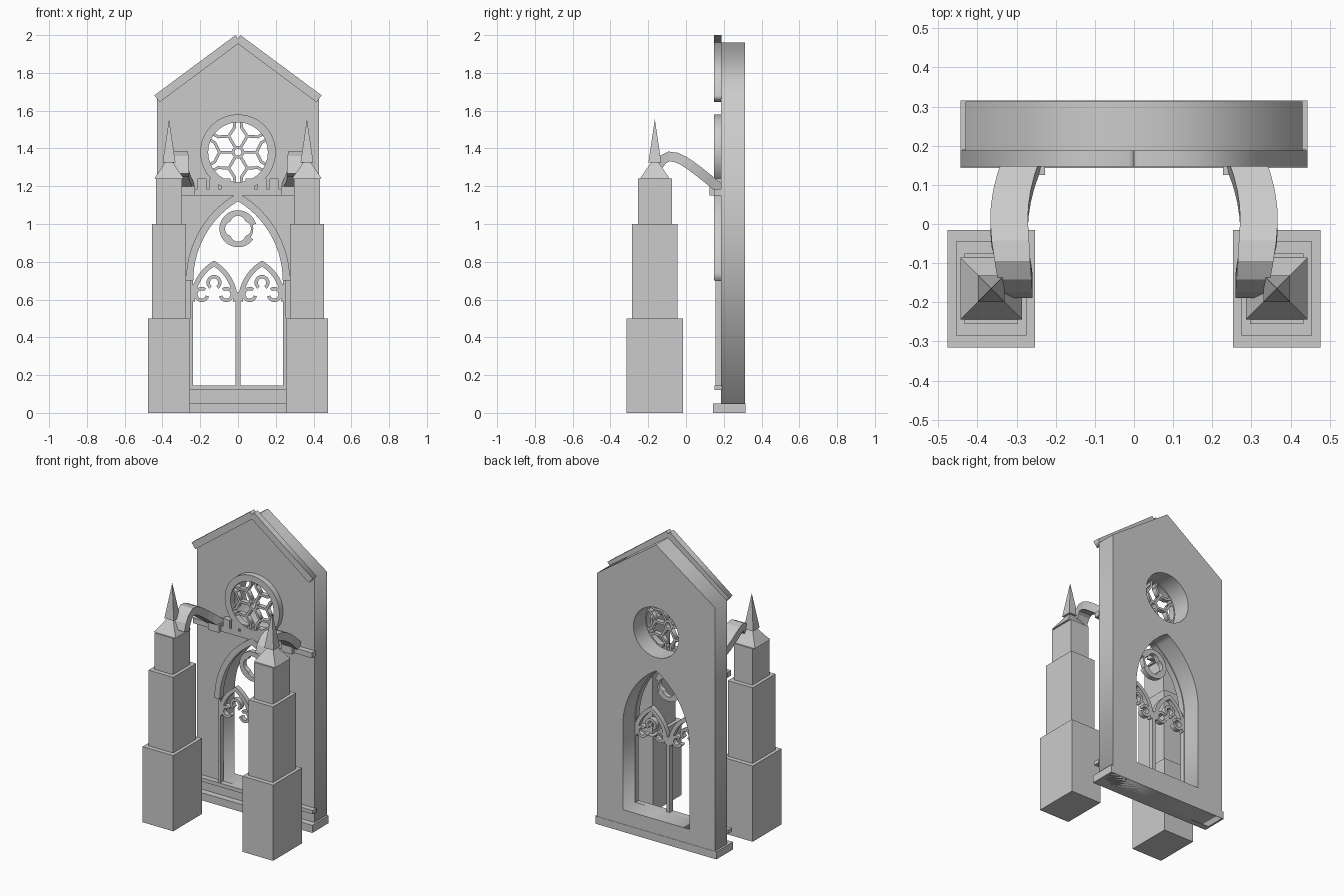
import bpy, bmesh
from math import sin, cos, pi, acos, atan2, radians
from mathutils import Vector

if "Cube" in bpy.data.objects:
    bpy.data.objects.remove(bpy.data.objects["Cube"])


def box(name, x0, x1, y0, y1, z0, z1):
    bm = bmesh.new()
    bmesh.ops.create_cube(bm, size=1)
    for v in bm.verts:
        v.co = Vector(((x0 + x1) / 2 + v.co.x * (x1 - x0),
                       (y0 + y1) / 2 + v.co.y * (y1 - y0),
                       (z0 + z1) / 2 + v.co.z * (z1 - z0)))
    return finish(name, bm)


def finish(name, bm):
    bmesh.ops.recalc_face_normals(bm, faces=bm.faces)
    me = bpy.data.meshes.new(name)
    bm.to_mesh(me)
    bm.free()
    ob = bpy.data.objects.new(name, me)
    bpy.context.collection.objects.link(ob)
    return ob


def plate(name, loops, y0, y1):
    """Extrude x-z outlines (later loops are holes) from y0 to y1."""
    cu = bpy.data.curves.new(name, 'CURVE')
    cu.dimensions, cu.fill_mode, cu.extrude = '2D', 'BOTH', (y1 - y0) / 2
    for pts in loops:
        sp = cu.splines.new('POLY')
        sp.points.add(len(pts) - 1)
        for p, (x, z) in zip(sp.points, pts):
            p.co = (x, z, 0, 1)
        sp.use_cyclic_u = True
    tmp = bpy.data.objects.new(name + "_curve", cu)
    bpy.context.collection.objects.link(tmp)
    dg = bpy.context.evaluated_depsgraph_get()
    me = bpy.data.meshes.new_from_object(tmp.evaluated_get(dg))
    bpy.data.objects.remove(tmp)
    for v in me.vertices:
        x, z, d = v.co
        v.co = (x, (y0 + y1) / 2 - d, z)
    bm = bmesh.new()
    bm.from_mesh(me)
    bmesh.ops.remove_doubles(bm, verts=bm.verts, dist=1e-5)
    bpy.data.meshes.remove(me)
    return finish(name, bm)


def arc(cx, cz, r, a0=0, a1=360, n=32):
    full = abs(a1 - a0) >= 360
    k = n if full else n + 1
    return [(cx + r * cos(radians(a0 + (a1 - a0) * i / n)),
             cz + r * sin(radians(a0 + (a1 - a0) * i / n))) for i in range(k)]


def sector(cx, cz, r0, r1, a0, a1, n=20):
    return [arc(cx, cz, r1, a0, a1, n) + arc(cx, cz, r0, a0, a1, n)[::-1]]


def pointed(cx, w, zs, off=0, n=14):
    """Equilateral pointed arch, right springing to left springing."""
    r = 2 * w + off
    a = acos(w / r)
    right = [(r * cos(a * i / n) - w, r * sin(a * i / n)) for i in range(n + 1)]
    left = [(-x, z) for x, z in right[-2::-1]]
    return [(cx + x, zs + z) for x, z in right + left]


def bar(name, p, q, t, y0, y1):
    a = atan2(q[1] - p[1], q[0] - p[0])
    dx, dz = -sin(a) * t / 2, cos(a) * t / 2
    return plate(name, [[(p[0] + dx, p[1] + dz), (p[0] - dx, p[1] - dz),
                         (q[0] - dx, q[1] - dz), (q[0] + dx, q[1] + dz)]], y0, y1)


def pyramid(name, x, y, z, half, h):
    bm = bmesh.new()
    base = [bm.verts.new((x + i * half, y + j * half, z))
            for i, j in ((-1, -1), (1, -1), (1, 1), (-1, 1))]
    tip = bm.verts.new((x, y, z + h))
    bm.faces.new(base)
    for i in range(4):
        bm.faces.new((base[i], base[(i + 1) % 4], tip))
    return finish(name, bm)


# Gabled wall with window and rose openings
ROSE = 1.38
window = [(-.243, .145), (.243, .145)] + pointed(0, .255, .7, -.012)
plate("wall", [[(-.43, 0), (.43, 0), (.43, 1.66), (0, 1.96), (-.43, 1.66)],
               window, arc(0, ROSE, .165, n=48)], .185, .313)
box("plinth", -.443, .443, .143, .315, 0, .05)
box("sill_course", -.44, .44, .15, .19, .12, .145)
box("string_course", -.435, .435, .15, .19, 1.15, 1.185)
for k in (1, 2, 3):
    for s in (-1, 1):
        x = s * .0635 * k
        box("dentil", x - .025, x + .025, .15, .19, 1.185, 1.24)

# Gable coping
for s in (-1, 1):
    plate("coping", [[(s * x, z) for x, z in
                      ((.013, 2.0), (-.014, 1.964), (.415, 1.645), (.443, 1.681))]],
          .147, .188)

# Main pointed hood and tracery
plate("window_hood", [pointed(0, .255, .7, .02) + pointed(0, .255, .7, -.018)[::-1]],
      .147, .187)
Y0, Y1 = .155, .187
box("mullion", -.012, .012, Y0, Y1, .14, .64)
for s in (-1, 1):
    x = s * .246
    box("jamb_shaft", x - .008, x + .008, Y0, Y1, .14, .71)
    c = s * .127
    plate("lancet_arch", [pointed(c, .122, .59, .004) + pointed(c, .122, .59, -.022)[::-1]],
          Y0, Y1)
    for dx, dz, gap in ((0, .69, 270), (-.065, .627, 20), (.065, .627, 160)):
        plate("lancet_foil", sector(c + dx, dz, .022, .04, gap + 35, gap + 325), Y0, Y1)

# Quatrefoil oculus in the arch head
plate("oculus_ring", sector(0, .975, .08, .098, 15, 325, 32), Y0, Y1)
foil = [((.055 + .014 * abs(cos(2 * a))) * cos(a), .975 + (.055 + .014 * abs(cos(2 * a))) * sin(a))
        for a in (2 * pi * i / 48 for i in range(48))]
plate("oculus_quatrefoil", [arc(0, .975, .081), foil], Y0, Y1)

# Rose window
plate("rose_ring", [arc(0, ROSE, .2, n=48), arc(0, ROSE, .158, n=48)], .147, .187)
plate("rose_hub", [arc(0, ROSE, .033, n=20), arc(0, ROSE, .018, n=20)], Y0, Y1)


def polar(r, a):
    return (r * cos(radians(a)), ROSE + r * sin(radians(a)))


for k in range(6):
    a = 60 * k
    bar("rose_spoke", polar(.028, a), polar(.105, a), .015, Y0, Y1)
    for s in (-1, 1):
        bar("rose_fork", polar(.098, a), polar(.135, a + s * 23), .015, Y0, Y1)
        bar("rose_fork_tip", polar(.13, a + s * 22), polar(.165, a + s * 24), .015, Y0, Y1)

# Flying arch path, side profile with a slight bow in plan
PATH = [(.297, -.165, 1.26), (.300, -.150, 1.305), (.305, -.125, 1.34), (.311, -.09, 1.358),
        (.316, -.05, 1.352), (.319, -.01, 1.333), (.318, .03, 1.306), (.312, .07, 1.276),
        (.302, .11, 1.244), (.288, .15, 1.212), (.275, .19, 1.18)]


def flyer(s):
    bm = bmesh.new()
    rings = []
    for i, p in enumerate(PATH):
        a, b = PATH[max(i - 1, 0)], PATH[min(i + 1, len(PATH) - 1)]
        n = Vector((0, -(b[2] - a[2]), b[1] - a[1])).normalized() * .026
        w = .038 + .01 * min(1, i / 4)
        rings.append([bm.verts.new(Vector((s * (p[0] + u * w), p[1], p[2])) + n * v)
                      for u, v in ((-1, -1), (1, -1), (1, 1), (-1, 1))])
    for r, q in zip(rings, rings[1:]):
        for j in range(4):
            bm.faces.new((r[j], r[(j + 1) % 4], q[(j + 1) % 4], q[j]))
    bm.faces.new(rings[0])
    bm.faces.new(rings[-1])
    return finish("flying_arch", bm)


# Buttress piers with pinnacles
PX, PY = .365, -.165
for s in (-1, 1):
    x = s * PX
    for hx, hy, z0, z1 in ((.112, .15, 0, .5), (.09, .12, .5, 1.0), (.068, .09, 1.0, 1.24)):
        box("pier_stage", x - hx, x + hx, PY - hy, PY + hy, z0, z1)
    pyramid("pier_cap", x, PY, 1.24, .079, .115)
    pyramid("pinnacle", x, PY, 1.325, .034, .23)
    flyer(s)
    c = s * .268
    box("flyer_corbel", c - .04, c + .04, .125, .19, 1.15, 1.2)
